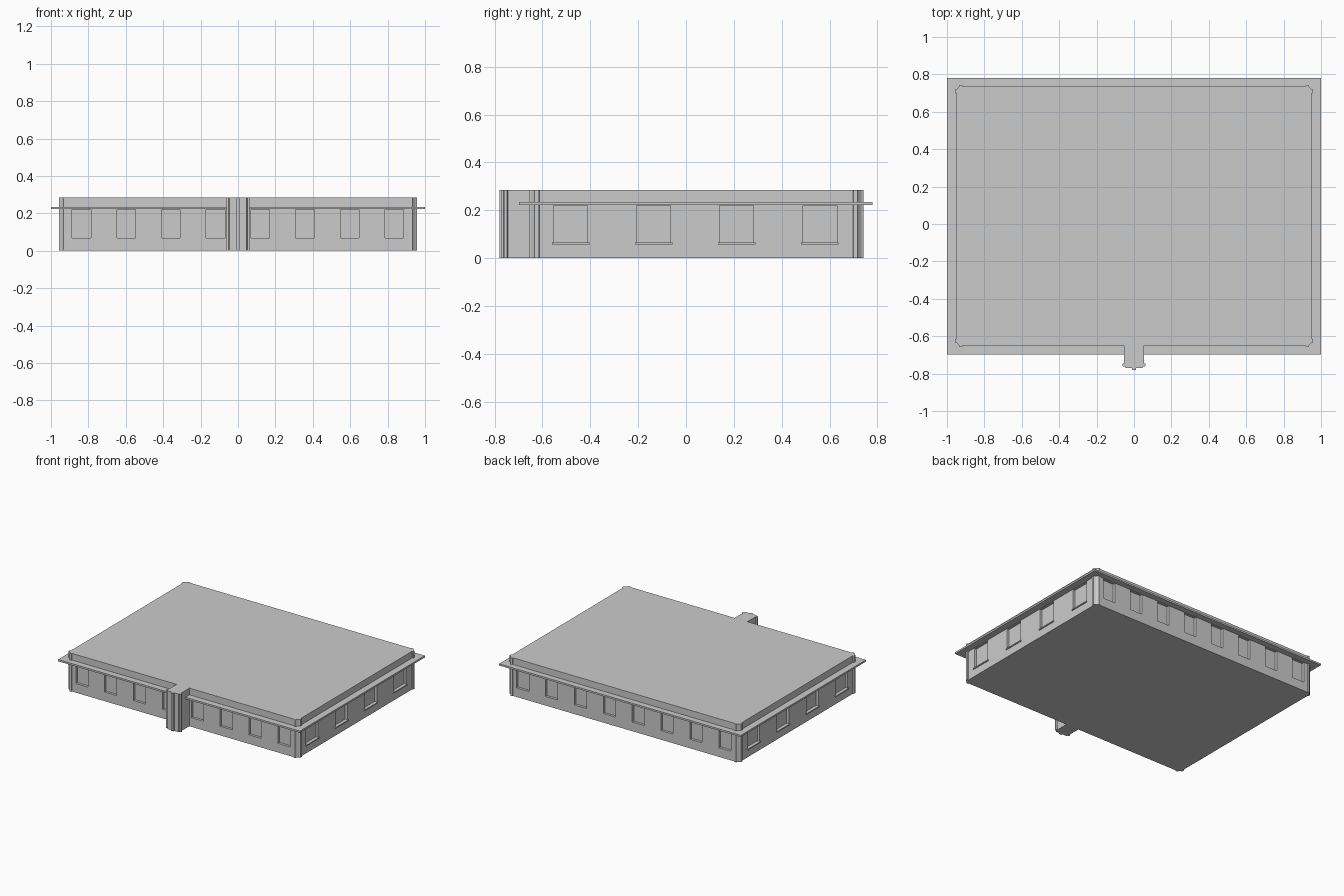
import bpy, bmesh
from mathutils import Vector

default = bpy.data.objects.get("Cube")
if default:
    bpy.data.objects.remove(default, do_unlink=True)

grey = bpy.data.materials.new("plain grey")
grey.use_nodes = True
grey.diffuse_color = (0.6, 0.6, 0.6, 1)
grey.node_tree.nodes["Principled BSDF"].inputs["Base Color"].default_value = (0.6, 0.6, 0.6, 1)

HALF, FRONT, BACK, HEIGHT = 0.95, -0.65, 0.735, 0.285


def finish(name, bm):
    bmesh.ops.recalc_face_normals(bm, faces=bm.faces)
    mesh = bpy.data.meshes.new(name)
    bm.to_mesh(mesh)
    bm.free()
    mesh.materials.append(grey)
    obj = bpy.data.objects.new(name, mesh)
    bpy.context.collection.objects.link(obj)
    return obj


def boxes(name, bounds):
    """One mesh of boxes, each given by its low and high corner."""
    bm = bmesh.new()
    for low, high in bounds:
        low, high = Vector(low), Vector(high)
        verts = bmesh.ops.create_cube(bm, size=1)["verts"]
        bmesh.ops.scale(bm, vec=high - low, verts=verts)
        bmesh.ops.translate(bm, vec=(low + high) / 2, verts=verts)
    return finish(name, bm)


# Building outline: right half from the entrance centre round to the back,
# with stepped pilasters on the entrance pier and the corners
corner = [(-0.033, 0), (-0.033, 0.006), (-0.018, 0.007), (-0.014, -0.002),
          (-0.002, -0.014), (0.008, -0.018), (0.008, -0.035), (0, -0.037)]
half = [(0.01, -0.78), (0.012, -0.77), (0.046, -0.77), (0.05, -0.762),
        (0.062, -0.76), (0.062, -0.748), (0.053, -0.744), (0.053, FRONT)]
half += [(HALF + u, FRONT - v) for u, v in corner]
half += [(HALF + u, BACK + v) for u, v in reversed(corner)]
outline = half + [(-x, y) for x, y in reversed(half)]

bm = bmesh.new()
base = bm.faces.new([bm.verts.new((x, y, 0)) for x, y in outline])
top = bmesh.ops.extrude_face_region(bm, geom=[base], use_keep_orig=True)
bmesh.ops.translate(bm, vec=(0, 0, HEIGHT),
                    verts=[g for g in top["geom"] if isinstance(g, bmesh.types.BMVert)])
building = finish("building", bm)

# Window recesses on all four walls
DEPTH = 0.018
recesses, sills = [], []
for i in range(8):
    x = -0.837 + i * 0.239
    for y in (FRONT, BACK):
        recesses.append(((x - 0.05, y - DEPTH, 0.068), (x + 0.05, y + DEPTH, 0.22)))
for i in range(4):
    y = -0.482 + i * 0.347
    for x in (-HALF, HALF):
        recesses.append(((x - DEPTH, y - 0.071, 0.065), (x + DEPTH, y + 0.071, 0.22)))
        sills.append(((x - 0.007, y - 0.078, 0.057), (x + 0.007, y + 0.078, 0.065)))

cutter = boxes("window_cutter", recesses)
cutter.hide_render = True
cut = building.modifiers.new("windows", "BOOLEAN")
cut.operation, cut.solver, cut.object = "DIFFERENCE", "EXACT", cutter
bpy.context.view_layer.objects.active = building
bpy.ops.object.modifier_apply(modifier="windows")
bpy.data.objects.remove(cutter, do_unlink=True)

boxes("side_window_sills", sills)

# Thin eave slab round the building below the parapet
boxes("eave", [((-1, -0.697, 0.222), (1, 0.78, 0.235))])
